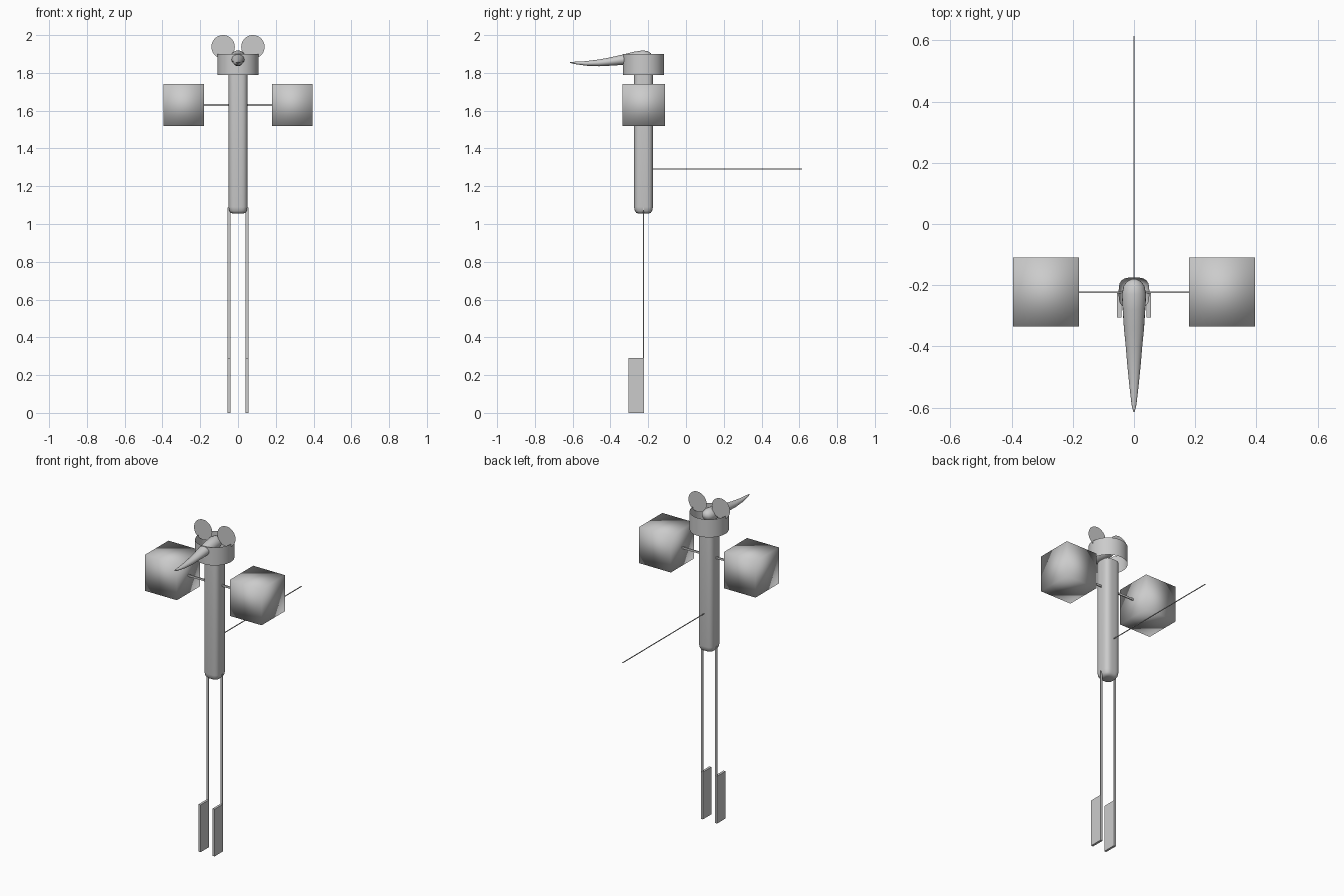
import bpy, bmesh, math
from mathutils import Vector

if "Cube" in bpy.data.objects:
    bpy.data.objects.remove(bpy.data.objects["Cube"])

CY = -0.225  # body axis depth


def finish(name, bm, smooth=None):
    me = bpy.data.meshes.new(name)
    bmesh.ops.recalc_face_normals(bm, faces=bm.faces[:])
    bm.to_mesh(me)
    bm.free()
    ob = bpy.data.objects.new(name, me)
    bpy.context.collection.objects.link(ob)
    if smooth:
        bpy.ops.object.select_all(action='DESELECT')
        ob.select_set(True)
        bpy.context.view_layer.objects.active = ob
        bpy.ops.object.shade_smooth_by_angle(angle=math.radians(smooth))
    return ob


def box(name, lo, hi, smooth=None):
    bm = bmesh.new()
    bmesh.ops.create_cube(bm, size=1)
    for v in bm.verts:
        v.co = Vector([a + (b - a) * (c + 0.5) for a, b, c in zip(lo, hi, v.co)])
    return finish(name, bm, smooth)


def side_box(name, s, x0, x1, lo, hi, smooth=None):
    a, b = sorted((s * x0, s * x1))
    return box(name, (a, lo[0], lo[1]), (b, hi[0], hi[1]), smooth)


def loft(name, rings, cap_start, cap_end, smooth=50):
    bm = bmesh.new()
    loops = [[bm.verts.new(p) for p in r] for r in rings]
    n = len(loops[0])
    for a, b in zip(loops, loops[1:]):
        for i in range(n):
            j = (i + 1) % n
            bm.faces.new((a[i], a[j], b[j], b[i]))
    if cap_start:
        bm.faces.new(loops[0])
    if cap_end:
        bm.faces.new(loops[-1])
    return finish(name, bm, smooth)


def rounded_square(r, z, e=3.4, n=32):
    pts = []
    for i in range(n):
        t = 2 * math.pi * i / n
        c, s = math.cos(t), math.sin(t)
        k = r / (abs(c) ** e + abs(s) ** e) ** (1 / e)
        pts.append((k * c, CY + k * s, z))
    return pts


# Body: open-topped rounded-square tube with a rounded bottom
loft("body", [rounded_square(r, z) for r, z in
     ((0.026, 1.055), (0.038, 1.059), (0.046, 1.069), (0.05, 1.09), (0.05, 1.80))],
     True, False)

# Head: open band
N = 48
loft("head", [[(0.109 * math.cos(2 * math.pi * i / N),
                CY + 0.109 * math.sin(2 * math.pi * i / N), z) for i in range(N)]
              for z in (1.79, 1.90)], False, False)

# Snout: tapering horn, given as (y, centre z, half width, half height)
snout = ((-0.180, 1.885, 0.006, 0.006), (-0.187, 1.884, 0.022, 0.021),
         (-0.202, 1.882, 0.034, 0.033), (-0.230, 1.879, 0.040, 0.040),
         (-0.280, 1.875, 0.037, 0.036), (-0.340, 1.869, 0.033, 0.027),
         (-0.400, 1.860, 0.027, 0.022), (-0.460, 1.853, 0.022, 0.018),
         (-0.530, 1.850, 0.015, 0.012), (-0.590, 1.853, 0.008, 0.006),
         (-0.614, 1.855, 0.002, 0.002))
loft("snout", [[(w * math.cos(2 * math.pi * i / 20), y,
                 z + h * math.sin(2 * math.pi * i / 20)) for i in range(20)]
               for y, z, w, h in snout], True, True)

for s, side in ((-1, "left"), (1, "right")):
    # Ear: flat disc facing front
    bm = bmesh.new()
    bm.faces.new([bm.verts.new((s * 0.079 + 0.062 * math.cos(2 * math.pi * i / 40), CY,
                                1.938 + 0.062 * math.sin(2 * math.pi * i / 40)))
                  for i in range(40)])
    finish(side + "_ear", bm)
    # Arm and smooth-shaded block hand
    side_box(side + "_arm", s, 0.02, 0.19, (CY - 0.001, 1.624), (CY + 0.005, 1.636))
    hand = side_box(side + "_hand", s, 0.18, 0.395, (-0.335, 1.52), (-0.11, 1.742))
    for p in hand.data.polygons:
        p.use_smooth = True
    # Leg and upright flat foot
    side_box(side + "_leg", s, 0.041, 0.055, (CY - 0.002, 0.28), (CY + 0.002, 1.087))
    side_box(side + "_foot", s, 0.041, 0.055, (-0.305, 0.0), (-0.222, 0.29))

# Tail: thin straight rod
box("tail", (-0.002, -0.18, 1.289), (0.002, 0.615, 1.293))
